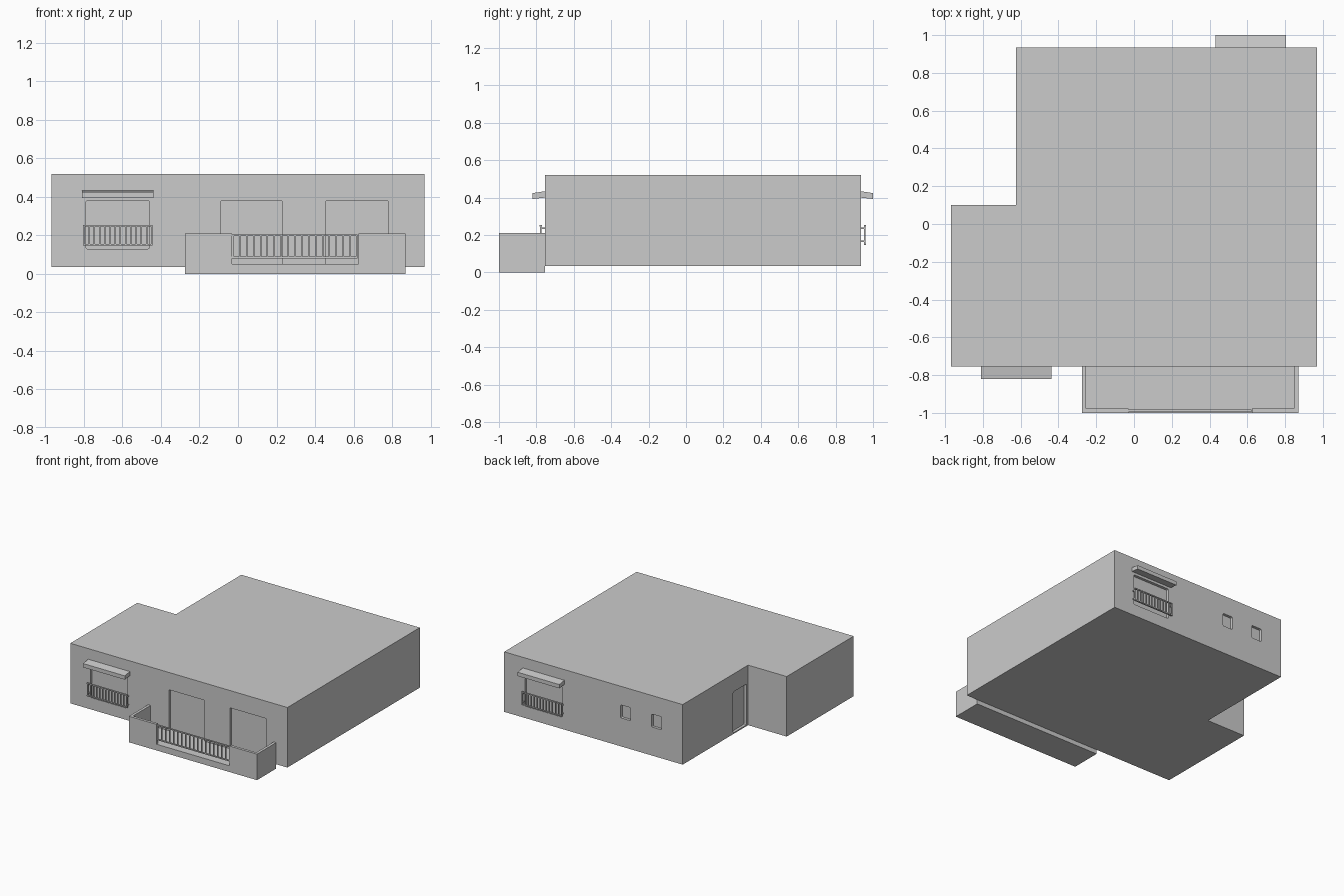
import bpy, bmesh

if "Cube" in bpy.data.objects:
    bpy.data.objects.remove(bpy.data.objects["Cube"])

FRONT, BACK = -0.755, 0.935


def finish(bm, name):
    bmesh.ops.recalc_face_normals(bm, faces=bm.faces)
    me = bpy.data.meshes.new(name)
    bm.to_mesh(me)
    bm.free()
    ob = bpy.data.objects.new(name, me)
    bpy.context.collection.objects.link(ob)
    return ob


def add_box(bm, x0, x1, y0, y1, z0, z1):
    r = bmesh.ops.create_cube(bm, size=1)
    for v in r["verts"]:
        v.co.x = x1 if v.co.x > 0 else x0
        v.co.y = y1 if v.co.y > 0 else y0
        v.co.z = z1 if v.co.z > 0 else z0


def box(name, *dims):
    bm = bmesh.new()
    add_box(bm, *dims)
    return finish(bm, name)


def prism(name, pts, vec):
    bm = bmesh.new()
    f = bm.faces.new([bm.verts.new(p) for p in pts])
    r = bmesh.ops.extrude_face_region(bm, geom=[f])
    bmesh.ops.translate(bm, vec=vec, verts=[g for g in r["geom"] if isinstance(g, bmesh.types.BMVert)])
    return finish(bm, name)


def recess(target, axis, *dims):
    # Cut a shallow opening with slightly rounded corners
    bm = bmesh.new()
    add_box(bm, *dims)
    edges = [e for e in bm.edges
             if abs(e.verts[0].co[axis] - e.verts[1].co[axis]) > 1e-4]
    bmesh.ops.bevel(bm, geom=edges, offset=0.008, segments=2, profile=0.5, affect='EDGES')
    cutter = finish(bm, "opening_cutter")
    cutter.hide_render = True
    m = target.modifiers.new("opening", 'BOOLEAN')
    m.operation, m.solver, m.object = 'DIFFERENCE', 'EXACT', cutter
    bpy.context.view_layer.objects.active = target
    bpy.ops.object.modifier_apply(modifier=m.name)
    bpy.data.objects.remove(cutter)


# L-shaped main body
outline = [(-0.97, FRONT), (0.97, FRONT), (0.97, BACK), (-0.625, BACK), (-0.625, 0.10), (-0.97, 0.10)]
body = prism("body", [(x, y, 0.035) for x, y in outline], (0, 0, 0.485))

# Openings: front window, balcony doors, back windows, side entrance
D = 0.022
recess(body, 1, -0.79, -0.46, FRONT - 0.1, FRONT + D, 0.13, 0.38)
for x0, x1 in ((-0.09, 0.23), (0.455, 0.78)):
    recess(body, 1, x0, x1, FRONT - 0.1, FRONT + D, 0.05, 0.38)
for x0, x1, z0 in ((0.455, 0.785, 0.13), (-0.16, -0.07, 0.265), (-0.437, -0.347, 0.265)):
    recess(body, 1, x0, x1, BACK - D, BACK + 0.1, z0, 0.38 if z0 < 0.2 else 0.37)
recess(body, 0, -0.8, -0.625 + D, 0.122, 0.29, 0.045, 0.375)

# Balcony slab and the two mirrored corner parapets
box("balcony_floor", -0.275, 0.87, -1.0, FRONT, 0, 0.05)
corner = [(-0.275, FRONT), (-0.275, -1.0), (-0.03, -1.0), (-0.03, -0.978), (-0.253, -0.978), (-0.253, FRONT)]
for side, name in ((1, "left"), (-1, "right")):
    prism("balcony_parapet_" + name,
          [(0.2975 + side * (x - 0.2975), y, 0.05) for x, y in corner], (0, 0, 0.16))


def railing(name, x0, x1, y, z0, z1, n, wall=None):
    # Two rails, evenly spaced bars, optional brackets back to the wall
    t = 0.004
    bm = bmesh.new()
    for z in (z0, z1):
        add_box(bm, x0, x1, y - 0.006, y + 0.006, z - t, z + t)
    for i in range(n):
        x = x0 + t + (x1 - x0 - 2 * t) * i / (n - 1)
        add_box(bm, x - t, x + t, y - t, y + t, z0, z1)
    if wall is not None:
        for x in (x0 + t, x1 - t):
            for z in (z0 + 0.015, z1 - 0.015):
                add_box(bm, x - t, x + t, min(y, wall), max(y, wall), z - t, z + t)
    return finish(bm, name)


railing("balcony_railing", -0.03, 0.622, -0.988, 0.085, 0.2, 19)

# Window railings and sloped awnings on front and back
for name, s, wall, cx in (("front", -1, FRONT, -0.624), ("back", 1, BACK, 0.618)):
    railing(name + "_window_railing", cx - 0.18, cx + 0.18, wall + s * 0.022,
            0.152, 0.25, 14, wall)
    profile = [(0, 0.4), (0.065, 0.393), (0.065, 0.424), (0, 0.434)]
    prism(name + "_awning", [(cx - 0.186, wall + s * d, z) for d, z in profile], (0.372, 0, 0))
